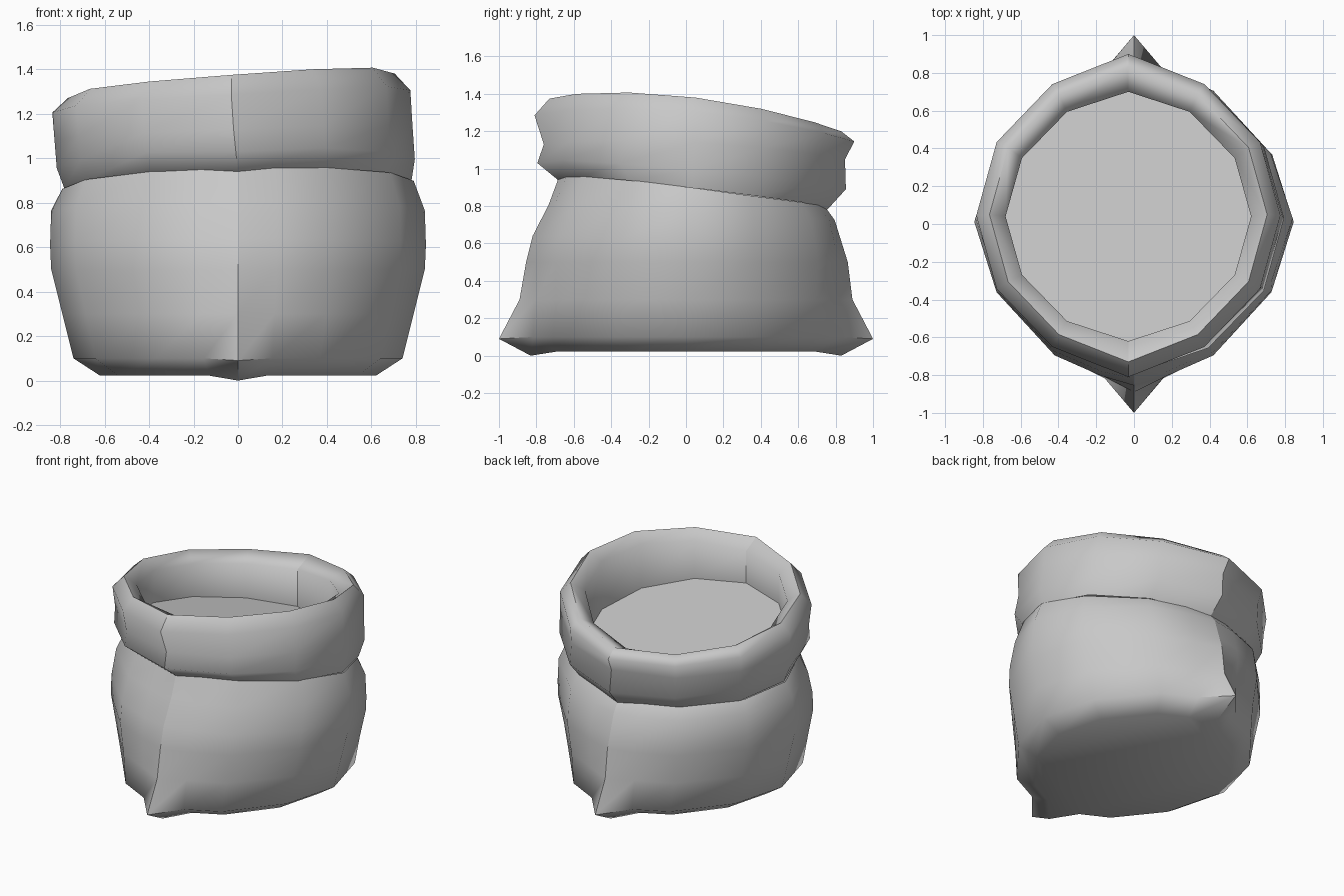
import bpy
import math

cube = bpy.data.objects.get("Cube")
if cube:
    bpy.data.objects.remove(cube, do_unlink=True)

cloth = bpy.data.materials.new("grey_cloth")
cloth.use_nodes = True
GREY = (0.58, 0.58, 0.58, 1)
cloth.diffuse_color = GREY
cloth.node_tree.nodes["Principled BSDF"].inputs["Base Color"].default_value = GREY


def ring(angles, taper, rx, ry, cx, cy, z, kx=0, ky=0, k2=0, ear=0, ear_z=0):
    """Tilted oval loop, angle zero at the front; taper above one makes it
    lozenge-like, ears stick out at the front and back seams."""
    points = []
    for degrees in angles:
        s, c = math.sin(math.radians(degrees)), math.cos(math.radians(degrees))
        x, y = cx + rx * s, cy - ry * math.copysign(abs(c) ** taper, c)
        h = z + kx * s + ky * c + k2 * (s * s - c * c)
        if degrees % 180 == 0:
            y -= ear * c
            h += ear_z
        points.append((x, y, h))
    return points


def loft(name, loops, cap_start=False, cap_end=False, sharp=50):
    """Skin a stack of loops, with hard seams at the front and back."""
    n = len(loops[0])
    verts = [p for loop in loops for p in loop]
    faces = []
    for r in range(len(loops) - 1):
        for i in range(n):
            j = (i + 1) % n
            faces.append((r * n + i, r * n + j, (r + 1) * n + j, (r + 1) * n + i))
    if cap_start:
        faces.append(tuple(reversed(range(n))))
    if cap_end:
        faces.append(tuple(range(len(verts) - n, len(verts))))
    mesh = bpy.data.meshes.new(name)
    mesh.from_pydata(verts, [], faces)
    mesh.materials.append(cloth)
    obj = bpy.data.objects.new(name, mesh)
    bpy.context.collection.objects.link(obj)
    bpy.ops.object.select_all(action='DESELECT')
    obj.select_set(True)
    bpy.context.view_layer.objects.active = obj
    bpy.ops.object.shade_smooth_by_angle(angle=math.radians(sharp))
    for edge in mesh.edges:
        if all(v % n in (0, n // 2) for v in edge.vertices):
            edge.use_edge_sharp = True


twelve = list(range(0, 360, 30))
# the body has extra columns beside the pinched corners
columns = sorted(twelve + [12, 168, 192, 348])
LOZENGE, SOFT = 1.18, 1.06

# Sack body: base, pinched corners, belly, shoulder, neck
loft("sack_body", [
    ring(columns, LOZENGE, 0.62, 0.71, 0, 0, 0.022, ear=0.12, ear_z=-0.022),
    ring(columns, LOZENGE, 0.74, 0.84, 0, 0, 0.10, ear=0.16, ear_z=-0.01),
    ring(columns, LOZENGE, 0.79, 0.825, 0, 0, 0.30, ear=0.065),
    ring(columns, LOZENGE, 0.84, 0.83, 0, 0.005, 0.50, ear=0.03),
    ring(columns, LOZENGE, 0.845, 0.81, 0, 0.01, 0.61, ky=0.03, ear=0.02),
    ring(columns, LOZENGE, 0.84, 0.755, 0, 0.03, 0.765, ky=0.04, ear=0.01),
    ring(columns, LOZENGE, 0.79, 0.69, 0, 0.035, 0.88, 0.018, 0.08, ear=0.03, ear_z=-0.02),
], cap_start=True, sharp=60)

# Rolled collar: crease, lower bulge, waist, upper bulge, crest, inner wall
filling_loop = ring(twelve, SOFT, 0.65, 0.645, -0.03, 0.04, 0.99, 0, 0.105, ear=0.015)
loft("rolled_collar", [
    ring(twelve, SOFT, 0.78, 0.685, 0, 0.035, 0.88, 0.018, 0.08, ear=0.035, ear_z=-0.02),
    ring(twelve, SOFT, 0.805, 0.80, -0.01, 0.03, 0.975, 0.02, 0.07, ear=0.025, ear_z=-0.015),
    ring(twelve, SOFT, 0.805, 0.78, -0.02, 0.045, 1.10, 0.03, 0.04, 0.01, ear=0.025),
    ring(twelve, SOFT, 0.805, 0.81, -0.03, 0.045, 1.235, 0.05, 0.07, 0.02, ear=0.045),
    ring(twelve, SOFT, 0.735, 0.74, -0.03, 0.05, 1.306, 0.055, 0.0875, 0.019, ear=0.04),
    ring(twelve, SOFT, 0.65, 0.645, -0.03, 0.04, 1.25, 0.055, 0.0875, 0.019, ear=0.015),
    filling_loop,
], sharp=75)

# Filling: a flat surface inside the opening
loft("sack_filling", [filling_loop], cap_end=True, sharp=30)
